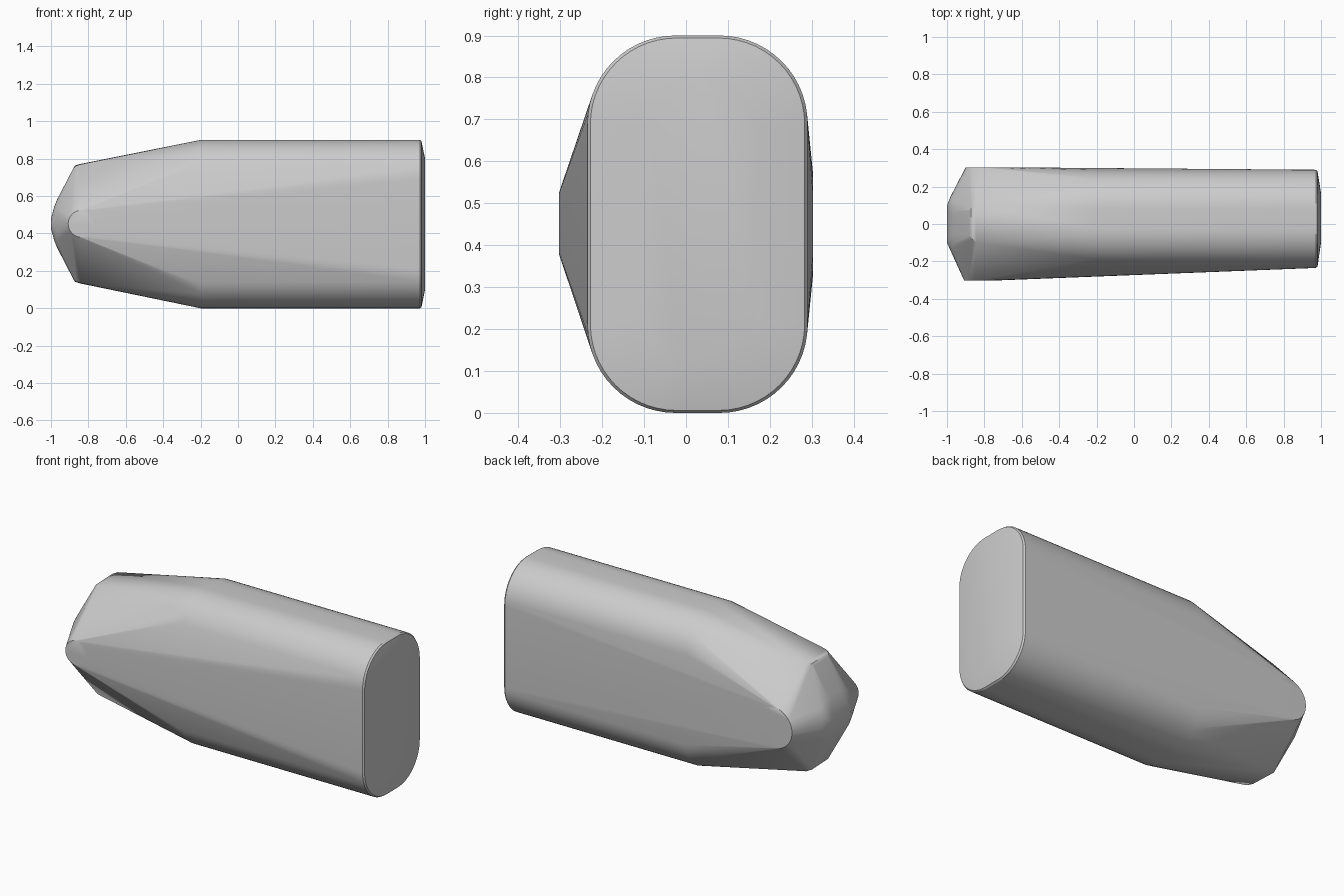
import bpy, bmesh, math

if "Cube" in bpy.data.objects:
    bpy.data.objects.remove(bpy.data.objects["Cube"])

pts = []

def rounded_section(x, y0, y1, z0, z1, r, n=14):
    """Rounded rectangle in the YZ plane."""
    for cy, cz, a0 in ((y1 - r, z1 - r, 0), (y0 + r, z1 - r, 90),
                       (y0 + r, z0 + r, 180), (y1 - r, z0 + r, 270)):
        for i in range(n + 1):
            a = math.radians(a0 + 90 * i / n)
            pts.append((x, cy + r * math.cos(a), cz + r * math.sin(a)))

def side_disc(x, y, z, r, n=32):
    """Round pad in the XZ plane, on the side of the nose."""
    for i in range(n):
        a = 2 * math.pi * i / n
        pts.append((x + r * math.cos(a), y, z + r * math.sin(a)))

# rear end: inset flat cap, tiny fillet, full outline
rounded_section(1.0, -0.10, 0.165, 0.10, 0.80, 0.13)
rounded_section(0.981, -0.228, 0.283, 0.006, 0.894, 0.205)
rounded_section(0.972, -0.235, 0.29, 0.0, 0.90, 0.21)
# shoulder where the taper starts
rounded_section(-0.2, -0.235, 0.29, 0.0, 0.90, 0.21)

# nose: side pads, top and bottom edges, blunt tip
side_disc(-0.835, -0.303, 0.452, 0.073)
side_disc(-0.78, 0.303, 0.45, 0.12)
for s in (1, -1):
    for x, y, h in ((-0.84, -0.10, 0.318), (-0.85, 0.10, 0.318),
                    (-0.865, -0.08, 0.310), (-0.872, 0.08, 0.310),
                    (-0.880, -0.06, 0.297), (-0.880, 0.07, 0.297)):
        pts.append((x, y, 0.452 + s * h))
rounded_section(-0.968, -0.17, 0.165, 0.325, 0.58, 0.125)
rounded_section(-0.982, -0.14, 0.145, 0.36, 0.545, 0.09)
rounded_section(-1.0, -0.10, 0.10, 0.425, 0.48, 0.027, 4)

# skin everything with one convex surface
bm = bmesh.new()
for p in pts:
    bm.verts.new(p)
bmesh.ops.remove_doubles(bm, verts=bm.verts[:], dist=0.0005)
bmesh.ops.convex_hull(bm, input=bm.verts[:])
loose = [v for v in bm.verts if not v.link_faces]
bmesh.ops.delete(bm, geom=loose, context='VERTS')
bmesh.ops.dissolve_limit(bm, angle_limit=math.radians(0.3),
                         verts=bm.verts[:], edges=bm.edges[:])
bmesh.ops.recalc_face_normals(bm, faces=bm.faces[:])
mesh = bpy.data.meshes.new("tapered_body")
bm.to_mesh(mesh)
bm.free()
body = bpy.data.objects.new("tapered_body", mesh)
bpy.context.collection.objects.link(body)

# smooth sides with crisp rims
bpy.context.view_layer.objects.active = body
body.select_set(True)
bpy.ops.object.shade_smooth_by_angle(angle=math.radians(22))
